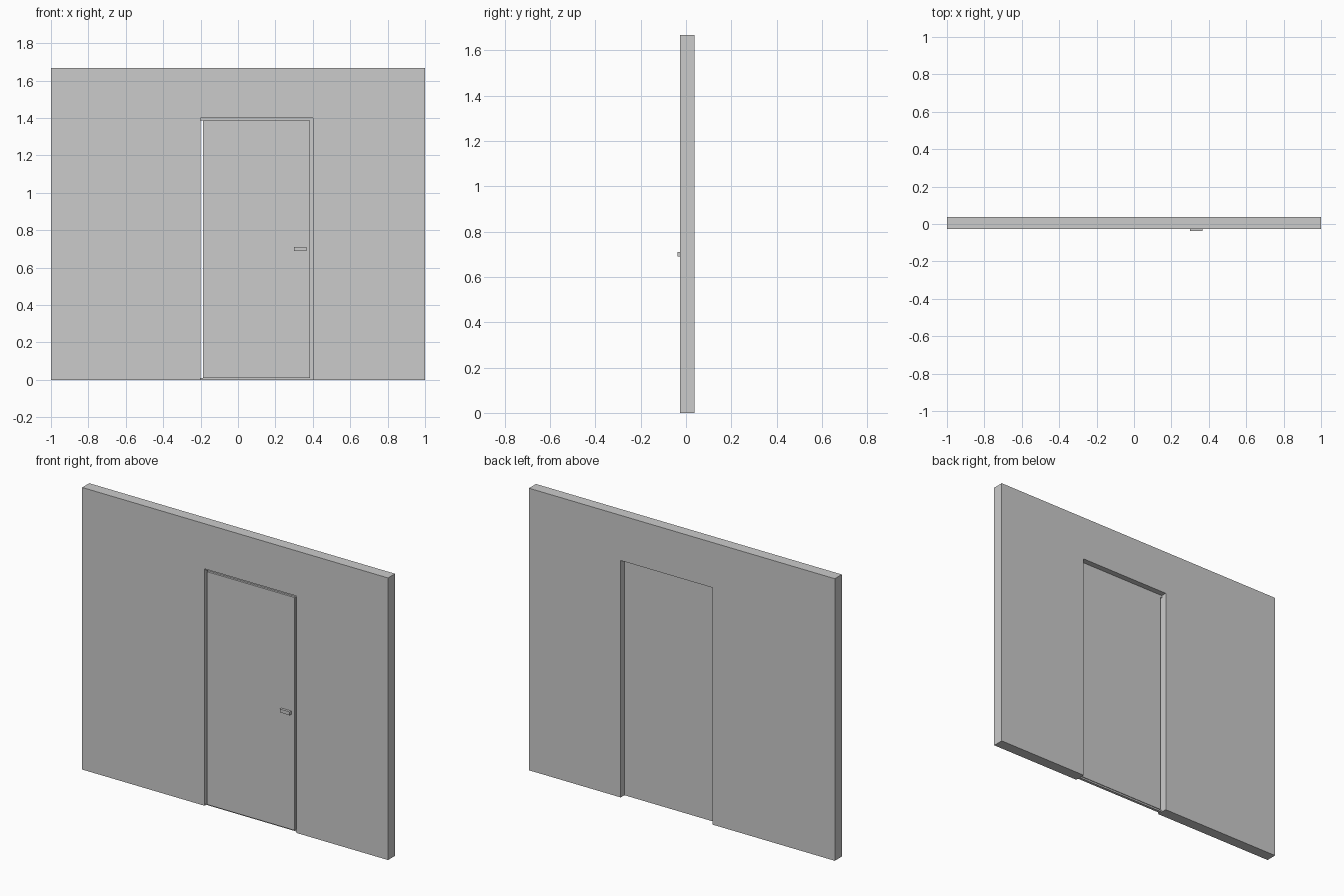
import bpy, bmesh

if "Cube" in bpy.data.objects:
    bpy.data.objects.remove(bpy.data.objects["Cube"])

FRONT, BACK = -0.027, 0.0385      # wall faces
LEFT, RIGHT, HEAD = -0.2, 0.4, 1.4  # door opening
GAP = 0.014


def extrude_profile(name, points, y0, y1):
    """Extrude an x-z outline from y0 to y1."""
    bm = bmesh.new()
    face = bm.faces.new([bm.verts.new((x, y0, z)) for x, z in points])
    result = bmesh.ops.extrude_face_region(bm, geom=[face])
    verts = [v for v in result["geom"] if isinstance(v, bmesh.types.BMVert)]
    bmesh.ops.translate(bm, verts=verts, vec=(0, y1 - y0, 0))
    bmesh.ops.recalc_face_normals(bm, faces=bm.faces)
    mesh = bpy.data.meshes.new(name)
    bm.to_mesh(mesh)
    bm.free()
    obj = bpy.data.objects.new(name, mesh)
    bpy.context.collection.objects.link(obj)
    return obj


def box(name, x0, x1, y0, y1, z0, z1):
    return extrude_profile(name, [(x0, z0), (x1, z0), (x1, z1), (x0, z1)], y0, y1)


# Wall with a doorway open down to the floor
extrude_profile("wall", [(-1, 0), (LEFT, 0), (LEFT, HEAD), (RIGHT, HEAD),
                         (RIGHT, 0), (1, 0), (1, 1.667), (-1, 1.667)], FRONT, BACK)

# Door leaf, set near the front face with a clear gap on the hinge side
door_front, door_back = -0.024, 0.008
box("door", LEFT + GAP, RIGHT - GAP, door_front, door_back, 0.01, HEAD - GAP)

# Thin seals closing the gap at the head, latch side and floor
seal_y = (-0.012, 0.004)
box("head_seal", LEFT, RIGHT, *seal_y, HEAD - GAP, HEAD)
box("latch_seal", RIGHT - GAP, RIGHT, *seal_y, 0.01, HEAD - GAP)
box("floor_seal", LEFT, RIGHT, *seal_y, 0, 0.01)

# Door handle
box("handle", 0.30, 0.365, -0.0385, door_front, 0.69, 0.71)
